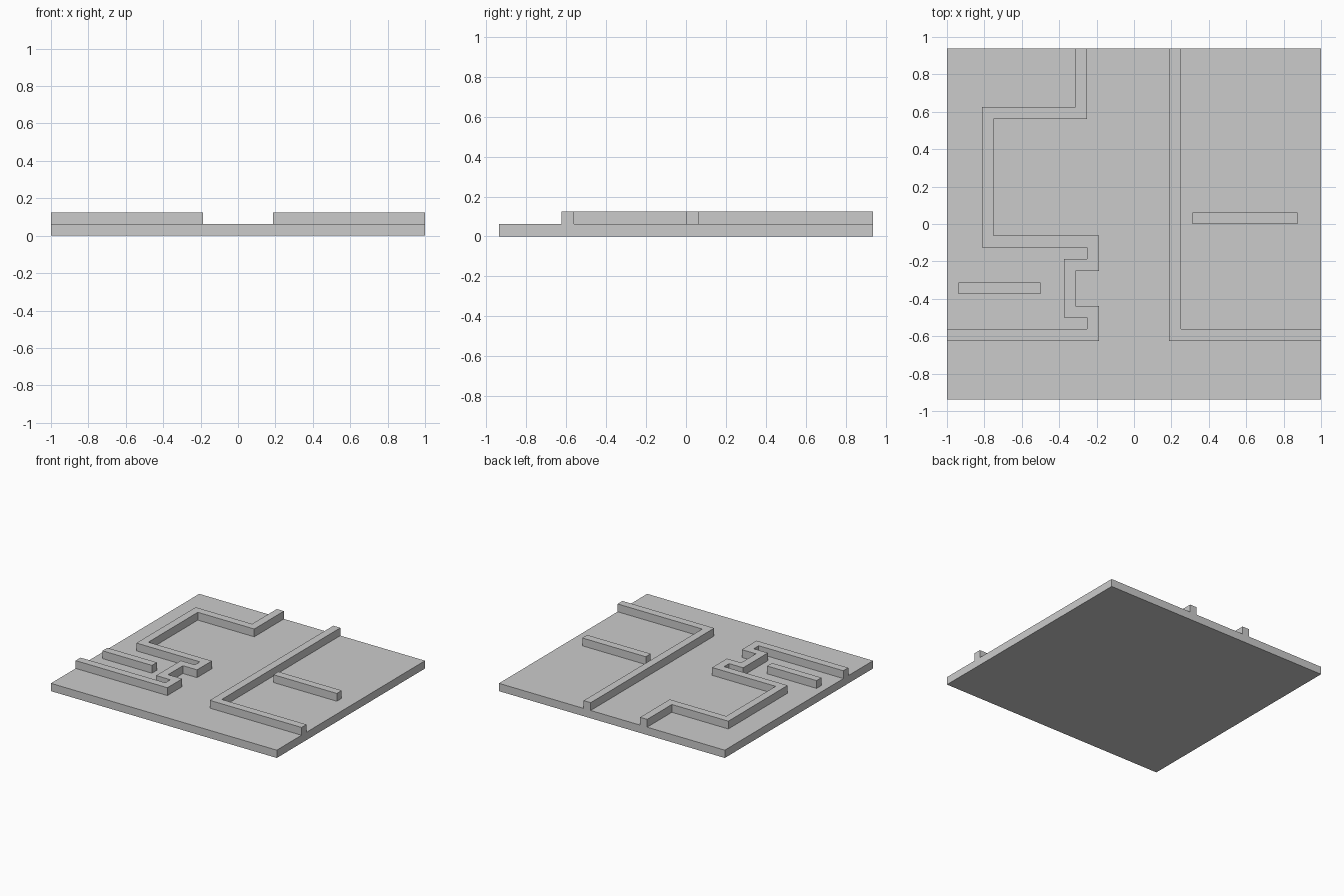
import bpy
import bmesh
from mathutils import Vector

U = 0.0625  # plan module: walls are one module thick and one module tall

cube = bpy.data.objects.get("Cube")
if cube:
    bpy.data.objects.remove(cube, do_unlink=True)

grey = bpy.data.materials.new("plain_grey")
grey.use_nodes = True
colour = (0.6, 0.6, 0.6, 1)
grey.diffuse_color = colour
grey.node_tree.nodes["Principled BSDF"].inputs["Base Color"].default_value = colour


def extrude_outline(name, outline, bottom, top):
    """Extrude a counter-clockwise or clockwise plan outline, in modules."""
    bm = bmesh.new()
    face = bm.faces.new([bm.verts.new((x * U, y * U, bottom * U)) for x, y in outline])
    result = bmesh.ops.extrude_face_region(bm, geom=[face], use_keep_orig=True)
    moved = [v for v in result["geom"] if isinstance(v, bmesh.types.BMVert)]
    bmesh.ops.translate(bm, verts=moved, vec=(0, 0, (top - bottom) * U))
    bmesh.ops.recalc_face_normals(bm, faces=bm.faces)
    mesh = bpy.data.meshes.new(name)
    bm.to_mesh(mesh)
    bm.free()
    mesh.materials.append(grey)
    obj = bpy.data.objects.new(name, mesh)
    bpy.context.collection.objects.link(obj)
    return obj


def wall(name, path):
    """Thicken a right-angled centre line into a mitred wall on the floor."""
    points = [Vector(p) for p in path]
    normals = []
    for a, b in zip(points, points[1:]):
        d = (b - a).normalized()
        normals.append(Vector((-d.y, d.x)))
    # At a square corner the mitre offset is the sum of both normals
    offsets = [normals[0]] + [m + n for m, n in zip(normals, normals[1:])] + [normals[-1]]
    left = [p + o / 2 for p, o in zip(points, offsets)]
    right = [p - o / 2 for p, o in zip(points, offsets)]
    return extrude_outline(name, left + right[::-1], 1, 2)


# Floor slab
extrude_outline("floor_slab", [(-16, -15), (16, -15), (16, 15), (-16, 15)], 0, 1)

# Winding wall with the notched alcove
wall("winding_wall", [(-4.5, 15), (-4.5, 9.5), (-12.5, 9.5), (-12.5, -1.5),
                      (-3.5, -1.5), (-3.5, -3.5), (-5.5, -3.5), (-5.5, -7.5),
                      (-3.5, -7.5), (-3.5, -9.5), (-16, -9.5)])

# Straight L-shaped wall
wall("corner_wall", [(3.5, 15), (3.5, -9.5), (16, -9.5)])

# Free-standing bars
wall("long_bar", [(5, 0.5), (14, 0.5)])
wall("short_bar", [(-15, -5.5), (-8, -5.5)])
